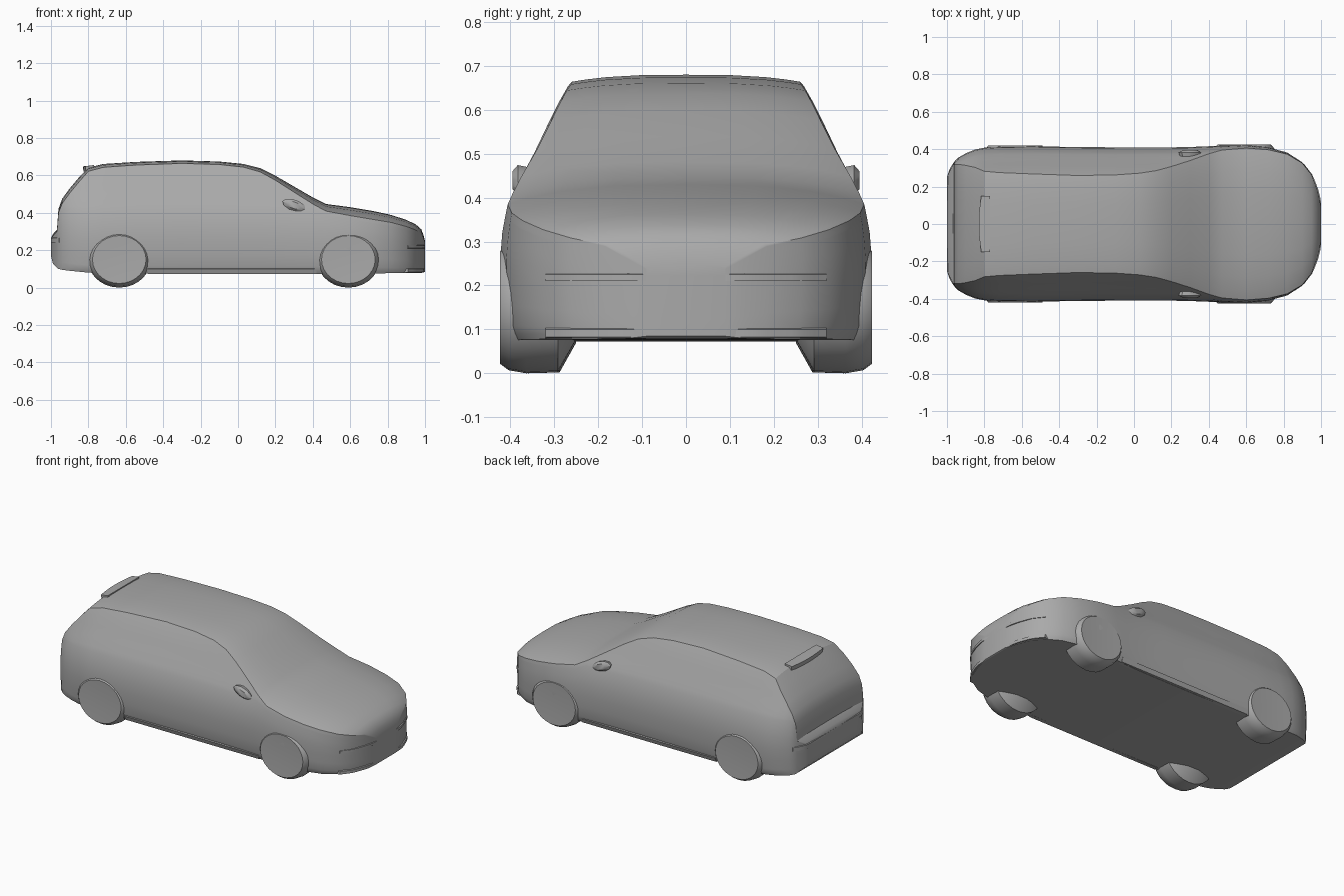
import bpy, bmesh, math

cube = bpy.data.objects.get("Cube")
if cube:
    bpy.data.objects.remove(cube, do_unlink=True)

grey = bpy.data.materials.new("plain grey")
grey.use_nodes = True
grey.diffuse_color = (0.4, 0.4, 0.4, 1)
grey.node_tree.nodes["Principled BSDF"].inputs["Base Color"].default_value = (0.4, 0.4, 0.4, 1)


def lerp_table(table, v):
    """Linear lookup in a sorted list of (key, value)."""
    for (a, p), (b, q) in zip(table, table[1:]):
        if v <= b:
            t = max(0, (v - a) / (b - a))
            return p + (q - p) * t
    return table[-1][1]


def loft(name, rings, angle=30, closed=True):
    """Skin a list of equal rings and cap both ends."""
    bm = bmesh.new()
    rows = [[bm.verts.new(p) for p in ring] for ring in rings]
    n = len(rows[0])
    for a, b in zip(rows, rows[1:]):
        for i in range(n):
            j = (i + 1) % n
            bm.faces.new((a[i], a[j], b[j], b[i]))
    bm.faces.new(rows[0])
    bm.faces.new(rows[-1])
    bmesh.ops.remove_doubles(bm, verts=bm.verts, dist=0.0005)
    bmesh.ops.recalc_face_normals(bm, faces=bm.faces)
    mesh = bpy.data.meshes.new(name)
    bm.to_mesh(mesh)
    bm.free()
    obj = bpy.data.objects.new(name, mesh)
    bpy.context.collection.objects.link(obj)
    mesh.materials.append(grey)
    bpy.ops.object.select_all(action='DESELECT')
    obj.select_set(True)
    bpy.context.view_layer.objects.active = obj
    bpy.ops.object.shade_smooth_by_angle(angle=math.radians(angle))
    return obj


# Car body: stations along the length as (x, top, bottom, half width, crown)
STATIONS = [
    (-1.0, .265, .17, .22, .01), (-.99, .285, .13, .275, .01),
    (-.968, .31, .105, .32, .01), (-.96, .42, .1, .335, .02),
    (-.94, .475, .095, .355, .025), (-.9, .53, .09, .378, .025),
    (-.85, .59, .085, .398, .025), (-.8, .642, .08, .408, .02),
    (-.72, .661, .078, .414, .018), (-.55, .672, .075, .415, .017),
    (-.3, .68, .073, .412, .016), (-.1, .674, .072, .41, .016),
    (.03, .661, .072, .41, .017), (.12, .638, .072, .41, .02),
    (.2, .598, .072, .41, .024), (.3, .54, .072, .412, .03),
    (.4, .482, .073, .416, .035), (.47, .447, .074, .42, .038),
    (.6, .43, .075, .424, .045), (.72, .41, .076, .41, .045),
    (.82, .388, .077, .382, .04), (.9, .362, .078, .33, .035),
    (.95, .338, .078, .265, .03), (.98, .312, .079, .185, .02),
    (.992, .28, .08, .135, .015), (1.0, .25, .085, .09, .01),
]
# Side wall: share of the half width at each height
WALL = [(.07, .93), (.1, .975), (.14, .985), (.25, 1), (.33, .985), (.4, .95),
        (.45, .9), (.5, .835), (.6, .72), (.65, .655), (.68, .6)]
LOWER = (0, .05, .12, .3, .5, .7, .85)
UPPER = (0, .12, .35, .6, .85, 1)
CROWN = (.965, .88, .7, .4, 0)

rings = []
for x, top, bottom, half, crown in STATIONS:
    edge = top - crown
    belt = min(.42, edge - .02)
    heights = [bottom + (belt - bottom) * u for u in LOWER]
    heights += [belt + (edge - belt) * u for u in UPPER]
    side = [(half * lerp_table(WALL, z), z) for z in heights]
    w = side[-1][0]
    side += [(w * t, edge + crown * (1 - t ** 3)) for t in CROWN]
    ring = [(x, y, z) for y, z in side]
    ring += [(x, -y, z) for y, z in reversed(side[:-1])]
    rings.append(ring)
loft("car_body", rings)

# Wheels: slightly oval discs with a bevelled inner side
TYRE = [(.25, .08), (.288, .148), (.36, .15), (.4, .143), (.42, .128), (.417, .06)]
for x, place, out in ((-.635, "rear", 0), (.59, "front", .004)):
    for s, hand in ((1, "left"), (-1, "right")):
        rings = [[(x + 1.12 * r * math.cos(a), s * (y + out), .15 + r * math.sin(a))
                  for a in (k * math.tau / 28 for k in range(28))] for y, r in TYRE]
        loft(f"{place}_{hand}_wheel", rings)

# Door mirrors: small tapered pods
for s, hand in ((1, "left"), (-1, "right")):
    rings = [[(.3 + .055 * k * math.cos(a) - .03 * math.sin(a) * k, s * y,
               .44 + .036 * k * math.sin(a))
              for a in (i * math.tau / 10 for i in range(10))]
             for y, k in ((.35, .8), (.383, 1), (.395, .6))]
    loft(f"{hand}_mirror", rings)

# Tailgate spoiler: thin curved lip under the roof edge
rings = []
for i in range(9):
    y = -.15 + .3 * i / 8
    back = -.83 + .6 * y * y
    rings.append([(back, y, .648), (back + .004, y, .622), (-.77, y, .625), (-.77, y, .655)])
loft("tailgate_spoiler", rings)


def bumper_strip(name, sign, z, depth, thick, limit, tip):
    """Thin strip that follows the plan outline at one end."""
    plan = sorted((h, abs(x)) for x, t, b, h, c in STATIONS if x * sign > .8)
    rings = []
    for i in range(25):
        y = -limit + 2 * limit * i / 24
        x = lerp_table(plan, abs(y) / .985)
        rings.append([(sign * (x - .03), y, z - thick), (sign * min(tip, x + depth), y, z - thick * .8),
                      (sign * min(tip, x + depth), y, z), (sign * (x - .03), y, z + thick * .6)])
    loft(name, rings)


# Bumper ledges at both ends
bumper_strip("front_bumper_ledge", 1, .225, .006, .018, .32, 1)
bumper_strip("front_lower_lip", 1, .1, .006, .022, .32, .995)
bumper_strip("rear_bumper_ledge", -1, .265, .006, .03, .34, 1)

# Sills between the wheels
for s, hand in ((1, "left"), (-1, "right")):
    rings = [[(x, s * .37, .072), (x, s * .396, .074), (x, s * .406, .1), (x, s * .37, .11)]
             for x in (-.48, .42)]
    loft(f"{hand}_sill", rings)
